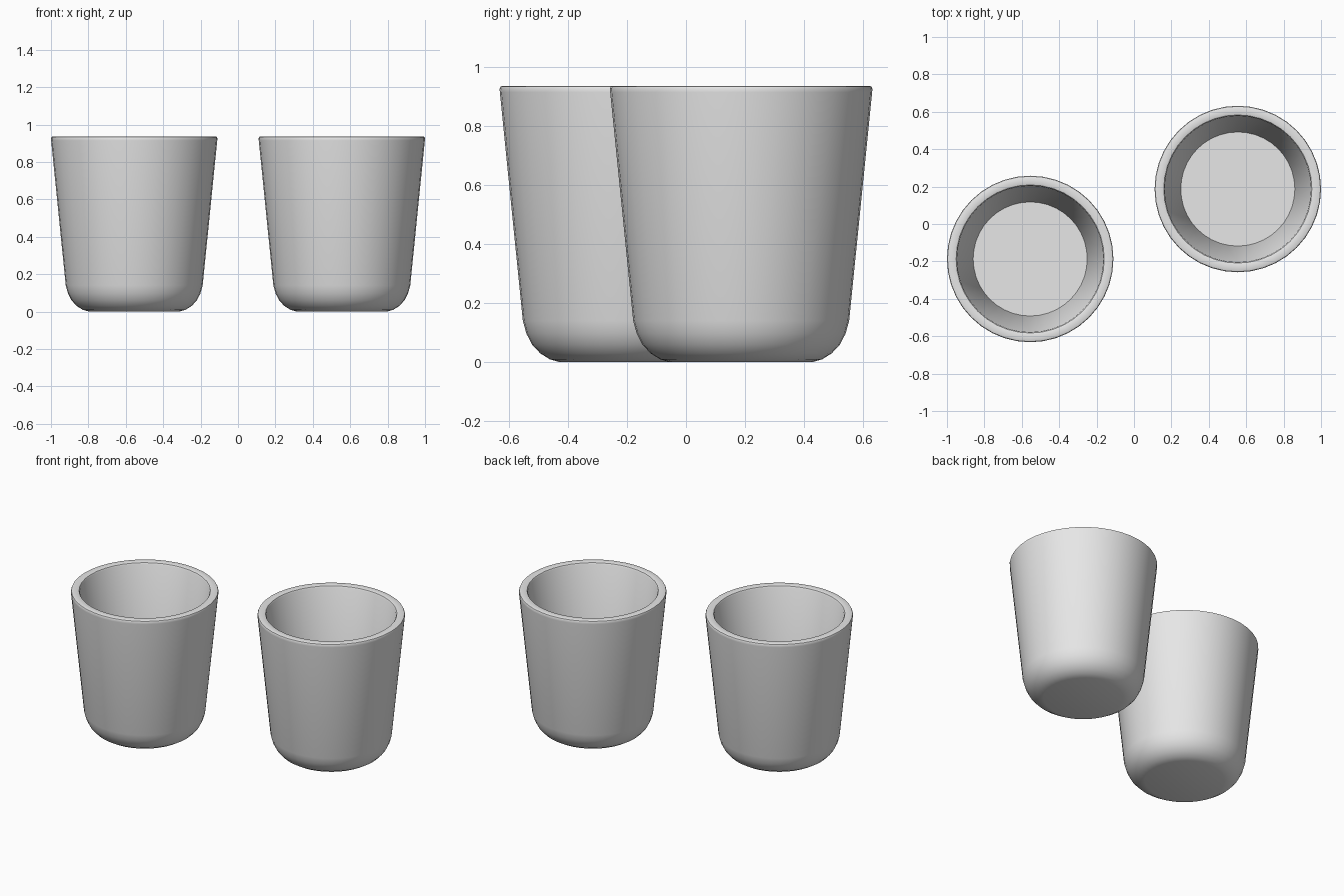
import bpy, bmesh, math

if "Cube" in bpy.data.objects:
    bpy.data.objects.remove(bpy.data.objects["Cube"], do_unlink=True)

# Plain grey ceramic
grey = bpy.data.materials.new("light_grey")
colour = (0.8, 0.8, 0.8, 1)
grey.diffuse_color = colour
grey.use_nodes = True
grey.node_tree.nodes["Principled BSDF"].inputs["Base Color"].default_value = colour

SIDES = 40

# Cup section (radius, height): underside, rounded foot, wall, rim, inner wall, floor
SECTION = [
    (0.24, 0.0), (0.275, 0.01), (0.307, 0.03), (0.335, 0.06), (0.354, 0.097),
    (0.366, 0.14), (0.444, 0.915), (0.445, 0.927), (0.442, 0.934), (0.434, 0.937),
    (0.405, 0.937), (0.396, 0.934), (0.391, 0.925), (0.305, 0.08),
]


def lathe_cup(name, x, y):
    bm = bmesh.new()
    rings = []
    for radius, z in SECTION:
        ring = []
        for i in range(SIDES):
            a = math.tau * i / SIDES
            ring.append(bm.verts.new((radius * math.cos(a), radius * math.sin(a), z)))
        rings.append(ring)
    for low, high in zip(rings, rings[1:]):
        for i in range(SIDES):
            j = (i + 1) % SIDES
            bm.faces.new((low[i], low[j], high[j], high[i]))
    # Underside and inner floor
    bm.faces.new(list(reversed(rings[0])))
    bm.faces.new(rings[-1])
    bmesh.ops.recalc_face_normals(bm, faces=bm.faces)

    mesh = bpy.data.meshes.new(name)
    bm.to_mesh(mesh)
    bm.free()
    mesh.materials.append(grey)
    cup = bpy.data.objects.new(name, mesh)
    cup.location = (x, y, 0)
    bpy.context.collection.objects.link(cup)

    bpy.ops.object.select_all(action="DESELECT")
    cup.select_set(True)
    bpy.context.view_layer.objects.active = cup
    bpy.ops.object.shade_smooth_by_angle(angle=math.radians(40))
    return cup


# Two cups set diagonally
lathe_cup("left_cup", 0.555, 0.187)
lathe_cup("right_cup", -0.555, -0.187)
